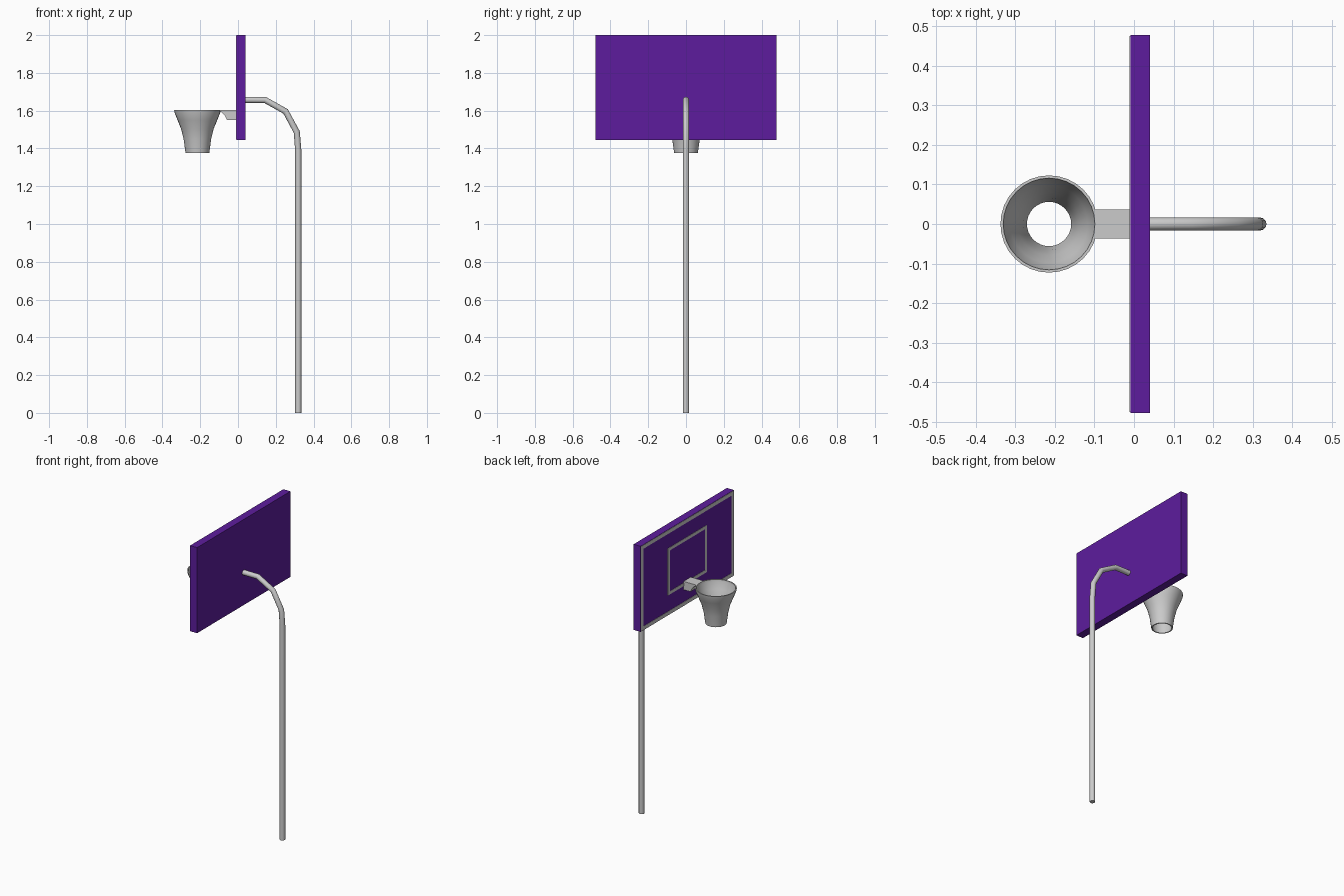
import bpy, bmesh, math

if "Cube" in bpy.data.objects:
    bpy.data.objects.remove(bpy.data.objects["Cube"])

purple = bpy.data.materials.new("board_purple")
purple.diffuse_color = (0.11, 0.012, 0.34, 1)
purple.use_nodes = True
purple.node_tree.nodes["Principled BSDF"].inputs["Base Color"].default_value = purple.diffuse_color


def finish(name, bm, mat=None, smooth=None):
    bmesh.ops.recalc_face_normals(bm, faces=bm.faces)
    me = bpy.data.meshes.new(name)
    bm.to_mesh(me)
    bm.free()
    ob = bpy.data.objects.new(name, me)
    bpy.context.collection.objects.link(ob)
    if mat:
        me.materials.append(mat)
    if smooth:
        shade(ob, smooth)
    return ob


def shade(ob, degrees):
    bpy.ops.object.select_all(action='DESELECT')
    ob.select_set(True)
    bpy.context.view_layer.objects.active = ob
    bpy.ops.object.shade_smooth_by_angle(angle=math.radians(degrees))


def extrude_outline(bm, points, vec):
    face = bm.faces.new([bm.verts.new(p) for p in points])
    ext = bmesh.ops.extrude_face_region(bm, geom=[face])
    verts = [g for g in ext["geom"] if isinstance(g, bmesh.types.BMVert)]
    bmesh.ops.translate(bm, verts=verts, vec=vec)


def box(name, x0, x1, y, z0, z1, mat=None):
    bm = bmesh.new()
    extrude_outline(bm, [(x0, -y, z0), (x0, y, z0), (x0, y, z1), (x0, -y, z1)],
                    (x1 - x0, 0, 0))
    return finish(name, bm, mat)


def frame(name, x0, x1, y, z0, z1, w):
    # mitred rectangular ring lying against the board face
    bm = bmesh.new()
    rings = []
    for x, d in ((x1, 0), (x0, 0), (x0, w), (x1, w)):
        rings.append([bm.verts.new((x, s * (y - d), z)) for s, z in
                      ((-1, z0 + d), (1, z0 + d), (1, z1 - d), (-1, z1 - d))])
    for k in range(4):
        a, b = rings[k], rings[(k + 1) % 4]
        for i in range(4):
            j = (i + 1) % 4
            bm.faces.new((a[i], a[j], b[j], b[i]))
    return finish(name, bm)


# Backboard with grey border and target square
box("backboard", -0.009, 0.041, 0.478, 1.445, 2.0, purple)
frame("board_border", -0.011, -0.008, 0.476, 1.447, 1.998, 0.024)
frame("target_square", -0.011, -0.008, 0.2, 1.575, 1.88, 0.02)

# Bent pole
cu = bpy.data.curves.new("pole", 'CURVE')
cu.dimensions = '3D'
cu.bevel_depth = 0.0165
cu.bevel_resolution = 4
cu.use_fill_caps = True
path = [(0.03, 1.657), (0.143, 1.657), (0.252, 1.596), (0.311, 1.487),
        (0.319, 1.39), (0.319, 0)]
sp = cu.splines.new('POLY')
sp.points.add(len(path) - 1)
for p, (x, z) in zip(sp.points, path):
    p.co = (x, 0, z, 1)
pole = bpy.data.objects.new("pole", cu)
bpy.context.collection.objects.link(pole)
bpy.context.view_layer.objects.active = pole
pole.select_set(True)
bpy.ops.object.convert(target='MESH')
shade(bpy.context.object, 32)

# Flared net: double-walled shell, open at both ends
outer = [(0.123, 1.604), (0.121, 1.59), (0.105, 1.55), (0.086, 1.503),
         (0.073, 1.45), (0.063, 1.377)]
inner = [(r - 0.007, z) for r, z in reversed(outer)]
profile = outer + inner
bm = bmesh.new()
n = 32
rows = [[bm.verts.new((-0.215 + r * math.cos(2 * math.pi * i / n),
                       r * math.sin(2 * math.pi * i / n), z))
         for i in range(n)] for r, z in profile]
for k, a in enumerate(rows):
    b = rows[(k + 1) % len(rows)]
    for i in range(n):
        j = (i + 1) % n
        bm.faces.new((a[i], a[j], b[j], b[i]))
finish("hoop_net", bm, smooth=35)

# Bracket joining hoop to board
bm = bmesh.new()
side = [(-0.005, 1.604), (-0.098, 1.604), (-0.098, 1.597), (-0.085, 1.59),
        (-0.07, 1.575), (-0.058, 1.55), (-0.005, 1.55)]
extrude_outline(bm, [(x, -0.037, z) for x, z in side], (0, 0.074, 0))
finish("hoop_bracket", bm)
